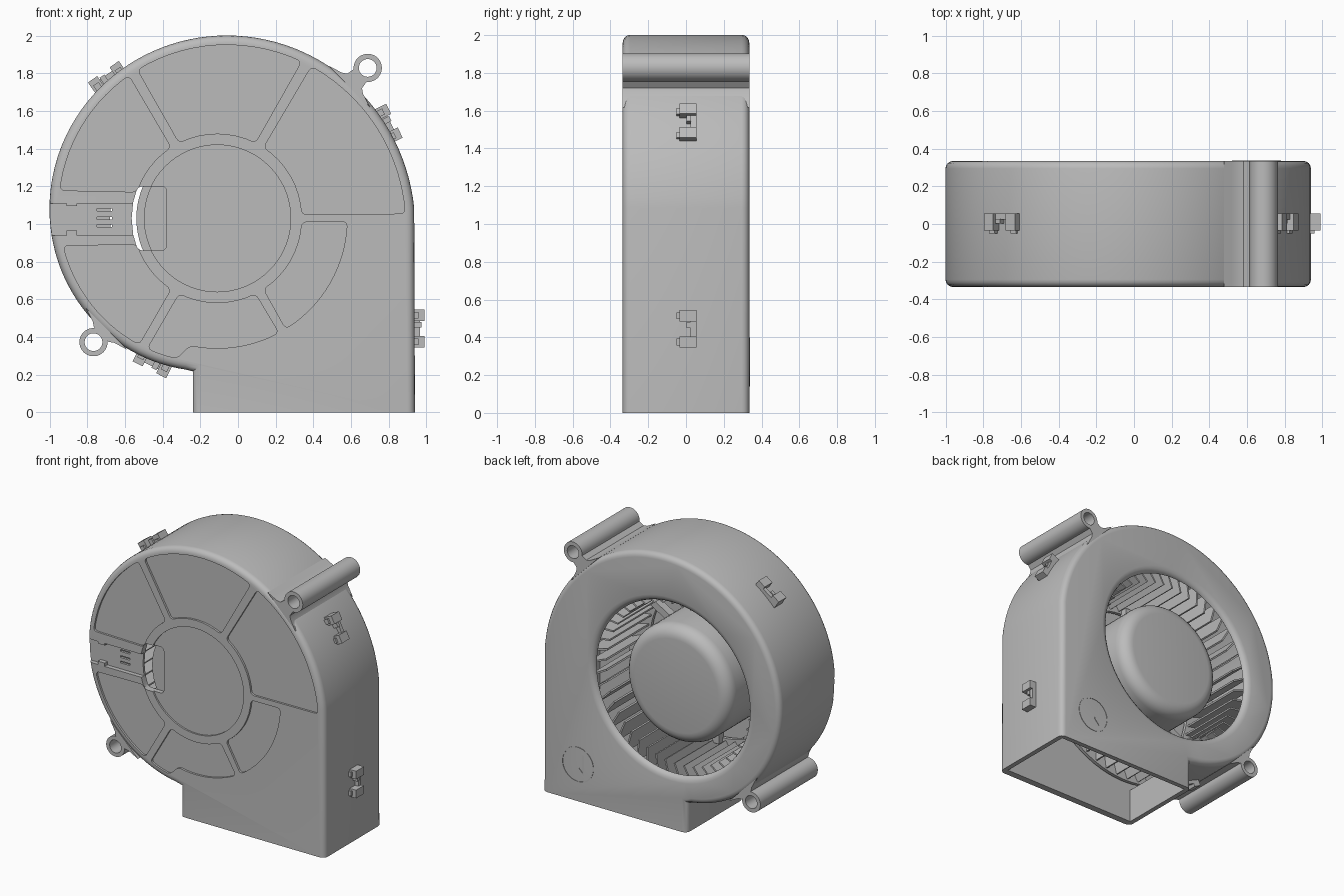
import bpy, bmesh
from math import sin, cos, asin, radians, pi
from mathutils import Matrix, Vector

if "Cube" in bpy.data.objects:
    bpy.data.objects.remove(bpy.data.objects["Cube"], do_unlink=True)

CX, CZ, HALF = -0.11, 1.03, 0.335      # impeller axis and half depth
parts = []

grey = bpy.data.materials.new("housing grey")
grey.use_nodes = True
grey.diffuse_color = (0.5, 0.5, 0.5, 1)
grey.node_tree.nodes["Principled BSDF"].inputs["Base Color"].default_value = (0.5, 0.5, 0.5, 1)


def finish(name, bm, keep=True):
    bmesh.ops.recalc_face_normals(bm, faces=bm.faces)
    mesh = bpy.data.meshes.new(name)
    bm.to_mesh(mesh)
    bm.free()
    mesh.materials.append(grey)
    ob = bpy.data.objects.new(name, mesh)
    bpy.context.scene.collection.objects.link(ob)
    if keep:
        parts.append(ob)
    return ob


def spiral(deg):
    return 1.05 - 0.16 * deg / 180


def polar(r, deg):
    return CX + r * cos(radians(deg)), CZ + r * sin(radians(deg))


def prism(name, pts, y0, y1, corner=0, rim=0, keep=True):
    """Extrude an x-z outline along y, rounding corners or the front and back rims."""
    bm = bmesh.new()
    base = bm.faces.new([bm.verts.new((x, y0, z)) for x, z in pts])
    ext = bmesh.ops.extrude_face_region(bm, geom=[base], use_keep_orig=True)["geom"]
    bmesh.ops.translate(bm, vec=(0, y1 - y0, 0),
                        verts=[g for g in ext if isinstance(g, bmesh.types.BMVert)])
    bmesh.ops.recalc_face_normals(bm, faces=bm.faces)
    across = lambda e: abs(e.verts[0].co.y - e.verts[1].co.y) > 1e-5
    if corner:
        edges = [e for e in bm.edges if across(e) and e.calc_face_angle(0) > 0.6]
        bmesh.ops.bevel(bm, geom=edges, offset=corner, segments=4, profile=0.5,
                        affect='EDGES', clamp_overlap=True)
    if rim:
        edges = [e for e in bm.edges
                 if not across(e) and max(v.co.z for v in e.verts) > 0.001]
        bmesh.ops.bevel(bm, geom=edges, offset=rim, segments=4, profile=0.5,
                        affect='EDGES', clamp_overlap=True)
    return finish(name, bm, keep)


def lathe(name, profile, closed=False, centre=(CX, CZ), keep=True):
    """Spin an (r, y) profile around an axis parallel to y."""
    bm = bmesh.new()
    vs = [bm.verts.new((centre[0] + r, y, centre[1])) for r, y in profile]
    es = [bm.edges.new(p) for p in zip(vs, vs[1:])]
    if closed:
        es.append(bm.edges.new((vs[-1], vs[0])))
    bmesh.ops.spin(bm, geom=vs + es, cent=(centre[0], 0, centre[1]), axis=(0, 1, 0),
                   angle=2 * pi, steps=72, use_merge=True)
    bmesh.ops.remove_doubles(bm, verts=bm.verts, dist=1e-5)
    return finish(name, bm, keep)


def rect(x0, x1, z0, z1):
    return [(x0, z0), (x1, z0), (x1, z1), (x0, z1)]


def cut(ob, cutter):
    mod = ob.modifiers.new("cut", 'BOOLEAN')
    mod.operation, mod.solver, mod.object = 'DIFFERENCE', 'EXACT', cutter
    bpy.context.view_layer.objects.active = ob
    bpy.ops.object.modifier_apply(modifier=mod.name)
    bpy.data.objects.remove(cutter, do_unlink=True)


def add_box(bm, size, matrix):
    bmesh.ops.create_cube(bm, size=1, matrix=matrix @ Matrix.Diagonal((*size, 1)))


def volute(inset, bottom):
    pts = [polar(spiral(a) - inset, a) for a in range(0, 259, 3)]
    pts = [p for p in pts if p[0] < -0.24 + inset or p[1] > CZ]
    left = -0.24 + inset
    return pts + [(left, pts[-1][1] - 0.01), (left, bottom), (0.94 - inset, bottom)]


# Scroll housing, hollow and open at the outlet
housing = prism("scroll_housing", volute(0, 0), -HALF, HALF, rim=0.04)
cut(housing, prism("cavity", volute(0.035, -0.1), -0.285, 0.30, keep=False))
cut(housing, lathe("inlet", [(0, 0.25), (0.63, 0.25), (0.63, 0.30), (0.638, 0.318),
                             (0.655, 0.33), (0.68, 0.336), (0.68, 0.4), (0, 0.4)], keep=False))


# Recessed front panels between the ribs
def panel(a0, a1, off0, off1, outer):
    def arc(r0, steps):
        lo = a0 + asin(off0 / r0) * 180 / pi
        hi = a1 - asin(off1 / r0) * 180 / pi
        return [lo + (hi - lo) * i / steps for i in range(steps + 1)]
    inner = [polar(0.45, a) for a in arc(0.45, 8)]
    rim = [polar(outer(a), a) for a in arc(0.8, 14)]
    cut(housing, prism("panel", inner + rim[::-1], -0.5, -HALF + 0.015, corner=0.025, keep=False))


edge = lambda a: spiral(a) - 0.05
panel(0, 60, 0.02, 0.025, edge)
panel(60, 120, 0.025, 0.025, edge)
panel(120, 180, 0.025, 0.14, edge)
panel(180, 240, 0.14, 0.025, edge)
panel(240, 300, 0.025, 0.025, lambda a: edge(a) if a < 255 else 0.69)
panel(300, 360, 0.025, 0.02, lambda a: 0.69)
cut(housing, lathe("centre", [(0, -0.5), (0.39, -0.5), (0.39, -HALF + 0.012),
                              (0, -HALF + 0.012)], keep=False))

# Cable channel, window and slots
cut(housing, prism("channel", rect(-1.1, -0.5, 0.94, 1.11), -0.5, -0.303, keep=False))
window = [polar(0.455, a) for a in (158, 169, 180, 191, 202)] + [(-0.38, 0.86), (-0.38, 1.2)]
cut(housing, prism("window", window, -0.5, -0.25, corner=0.025, keep=False))
for z in (0.99, 1.03, 1.075):
    cut(housing, prism("slot", rect(-0.75, -0.67, z - 0.007, z + 0.007), -0.5, -0.25, keep=False))
for name, z in (("upper", 1.12), ("lower", 0.94)):
    prism(name + "_cable_tab", rect(-0.91, -0.855, z - 0.025, z + 0.025), -HALF, -0.295)


# Mounting lugs with flared necks
def lug(name, deg, dist):
    base = spiral(deg)
    neck = [(base + 0.022, 0.055), (base + 0.005, 0.08), (base - 0.006, 0.115), (base - 0.02, 0.16)]
    uv = [(dist + 0.075 * cos(radians(t)), 0.075 * sin(radians(t))) for t in range(-140, 141, 10)]
    uv = uv + neck + [(u, -v) for u, v in reversed(neck)]
    c, s = cos(radians(deg)), sin(radians(deg))
    ob = prism(name, [(CX + u * c - v * s, CZ + u * s + v * c) for u, v in uv], -HALF, HALF)
    cut(ob, lathe("bore", [(0, -0.5), (0.047, -0.5), (0.047, 0.5), (0, 0.5)],
                  centre=polar(dist, deg), keep=False))


lug("upper_lug", 45, 1.13)
lug("lower_lug", 225, 0.93)


# Housing clips: two end blocks, a bridge and a small side tab
def clip(name, x, z, deg):
    frame = Matrix.Translation((x, 0, z)) @ Matrix.Rotation(-radians(deg), 4, 'Y')
    bm = bmesh.new()
    for side in (-1, 1):
        add_box(bm, (0.07, 0.09, 0.06), frame @ Matrix.Translation((0.015, 0.01, side * 0.07)))
        add_box(bm, (0.04, 0.02, 0.035), frame @ Matrix.Translation((0.0, -0.04, side * 0.07)))
    add_box(bm, (0.035, 0.03, 0.09), frame @ Matrix.Translation((0.01, 0.04, 0)))
    add_box(bm, (0.05, 0.025, 0.03), frame @ Matrix.Translation((0.01, 0.015, 0.02)))
    finish(name, bm)


for name, deg in (("upper_right_clip", 29), ("upper_left_clip", 128), ("lower_clip", 246)):
    clip(name, *polar(spiral(deg), deg), deg - 3)
clip("side_clip", 0.94, 0.445, 0)

# Rotor cap with a rounded rim, and the motor base behind the front wall
cap = [(0.34 + 0.09 * sin(radians(t)), 0.18 + 0.09 * cos(radians(t))) for t in range(0, 91, 15)]
lathe("rotor_hub", [(0, 0.27)] + cap + [(0.43, -0.2), (0, -0.2)])
lathe("motor_base", [(0, -0.2), (0.39, -0.2), (0.39, -0.288), (0, -0.288)])

# Impeller blades, rings and spokes
bm = bmesh.new()
axis = Matrix.Translation((CX, 0, CZ))
for i in range(48):
    turn = axis @ Matrix.Rotation(2 * pi * i / 48, 4, 'Y') @ Matrix.Translation((0.66, 0, 0))
    add_box(bm, (0.16, 0.5, 0.012), turn @ Matrix.Rotation(radians(22), 4, 'Y'))
finish("impeller_blades", bm)
lathe("impeller_front_ring", [(0.57, -0.26), (0.75, -0.26), (0.75, -0.235), (0.57, -0.235)], closed=True)
lathe("impeller_back_ring", [(0.72, 0.22), (0.75, 0.22), (0.75, 0.26), (0.72, 0.26)], closed=True)
bm = bmesh.new()
for i in range(6):
    turn = axis @ Matrix.Rotation(2 * pi * (i + 0.5) / 6, 4, 'Y')
    add_box(bm, (0.2, 0.06, 0.05), turn @ Matrix.Translation((0.5, -0.22, 0)))
finish("impeller_spokes", bm)

# Rotation mark on the back: thin ring and arrow
lathe("mark_ring", [(0.122, 0.33), (0.13, 0.33), (0.13, 0.338), (0.122, 0.338)],
      closed=True, centre=(0.65, 0.27))
prism("mark_arrow", [(0.61, 0.35), (0.61, 0.22), (0.64, 0.25), (0.64, 0.24), (0.602, 0.2),
                     (0.602, 0.35)], 0.33, 0.338)

# Smooth shading with sharp edges kept
bpy.ops.object.select_all(action='DESELECT')
for ob in parts:
    ob.select_set(True)
bpy.context.view_layer.objects.active = housing
bpy.ops.object.shade_smooth_by_angle(angle=radians(35))
